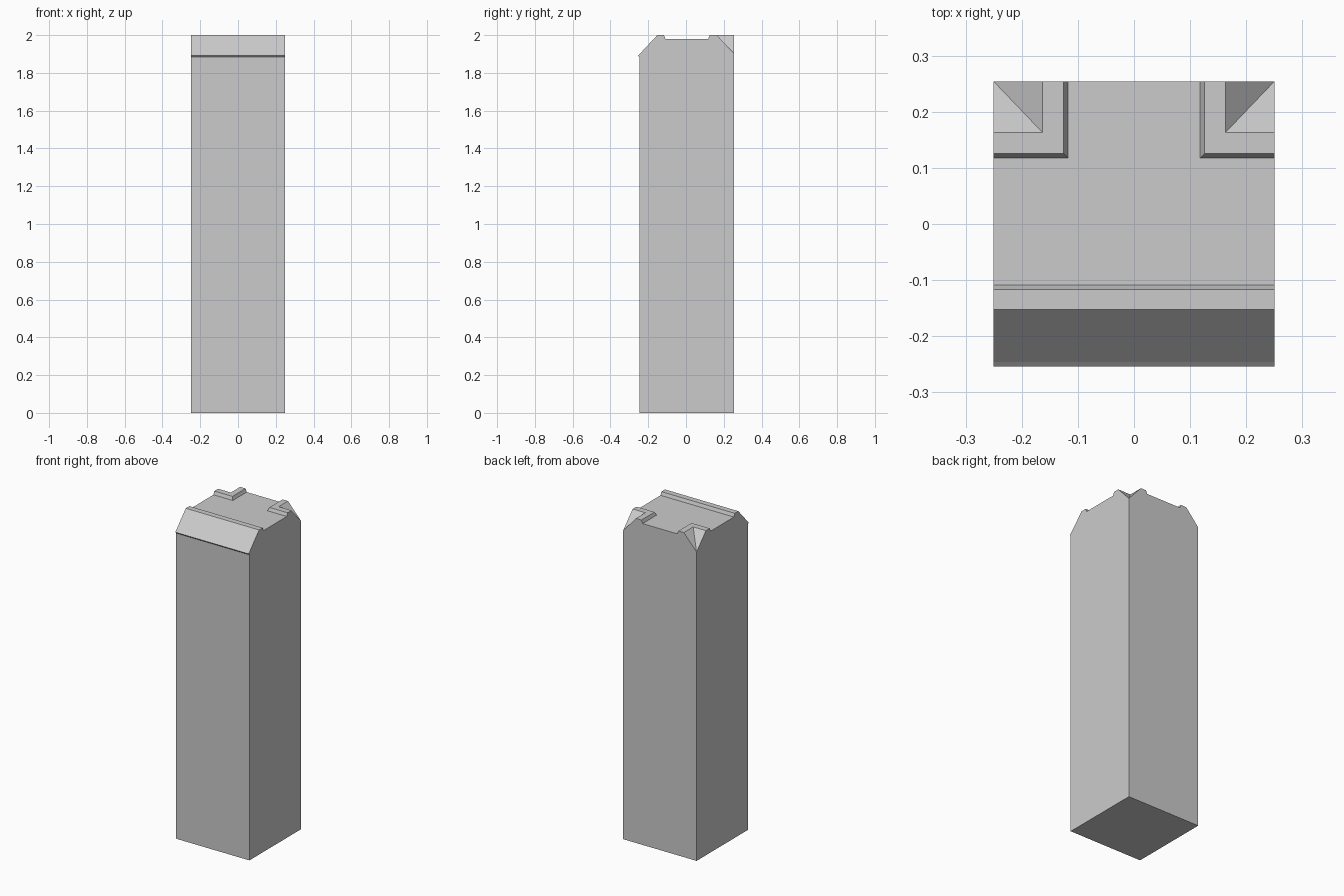
import bpy, bmesh

if "Cube" in bpy.data.objects:
    bpy.data.objects.remove(bpy.data.objects["Cube"])

W, B = 0.25, 0.254            # half width, back plane
T, P = 2.0, 1.98              # curb top, recessed plateau
a, b, c = 0.118, 0.126, 0.163 # corner curb: inner foot, inner top, outer top
LOW = 1.903                   # outer corner of the valley

# Side profile (y, z) of the front wall, overhanging lip, bevel and curb
front = [(-0.246, 0), (-0.246, 1.883), (-0.254, 1.892), (-0.246, 1.899),
         (-0.152, T), (-0.117, T), (-0.109, P)]

faces = []
# Front strips
for (y0, z0), (y1, z1) in zip(front, front[1:]):
    faces.append([(0, y0, z0), (W, y0, z0), (W, y1, z1), (0, y1, z1)])
# Plateau
faces.append([(0, -0.109, P), (W, -0.109, P), (W, a, P), (a, a, P), (a, B, P), (0, B, P)])
# L-shaped corner curb: inner slopes and flat tops
for (p, zp), (q, zq) in (((a, P), (b, T)), ((b, T), (c, T))):
    faces.append([(W, p, zp), (W, q, zq), (q, q, zq), (p, p, zp)])
    faces.append([(p, p, zp), (q, q, zq), (q, B, zq), (p, B, zp)])
# Valley falling to the outer corner
faces.append([(c, c, T), (W, c, T), (W, B, LOW)])
faces.append([(c, c, T), (W, B, LOW), (c, B, T)])
# Side, back and bottom walls
faces.append([(W, y, z) for y, z in front + [(a, P), (b, T), (c, T), (B, LOW), (B, 0)]])
faces.append([(x, B, z) for x, z in [(0, 0), (W, 0), (W, LOW), (c, T), (b, T), (a, P), (0, P)]])
faces.append([(0, -0.246, 0), (W, -0.246, 0), (W, B, 0), (0, B, 0)])

# Build both mirrored halves and weld them into one solid
bm = bmesh.new()
for s in (1, -1):
    for f in faces:
        bm.faces.new([bm.verts.new((s * x, y, z)) for x, y, z in f])
bmesh.ops.remove_doubles(bm, verts=bm.verts[:], dist=0.0005)
bmesh.ops.recalc_face_normals(bm, faces=bm.faces[:])
# Remove the flat centre seam
seam = [e for e in bm.edges if all(abs(v.co.x) < 1e-5 for v in e.verts)]
bmesh.ops.dissolve_edges(bm, edges=seam, use_verts=True)

mesh = bpy.data.meshes.new("cliff_pillar")
bm.to_mesh(mesh)
bm.free()
obj = bpy.data.objects.new("cliff_pillar", mesh)
bpy.context.collection.objects.link(obj)
